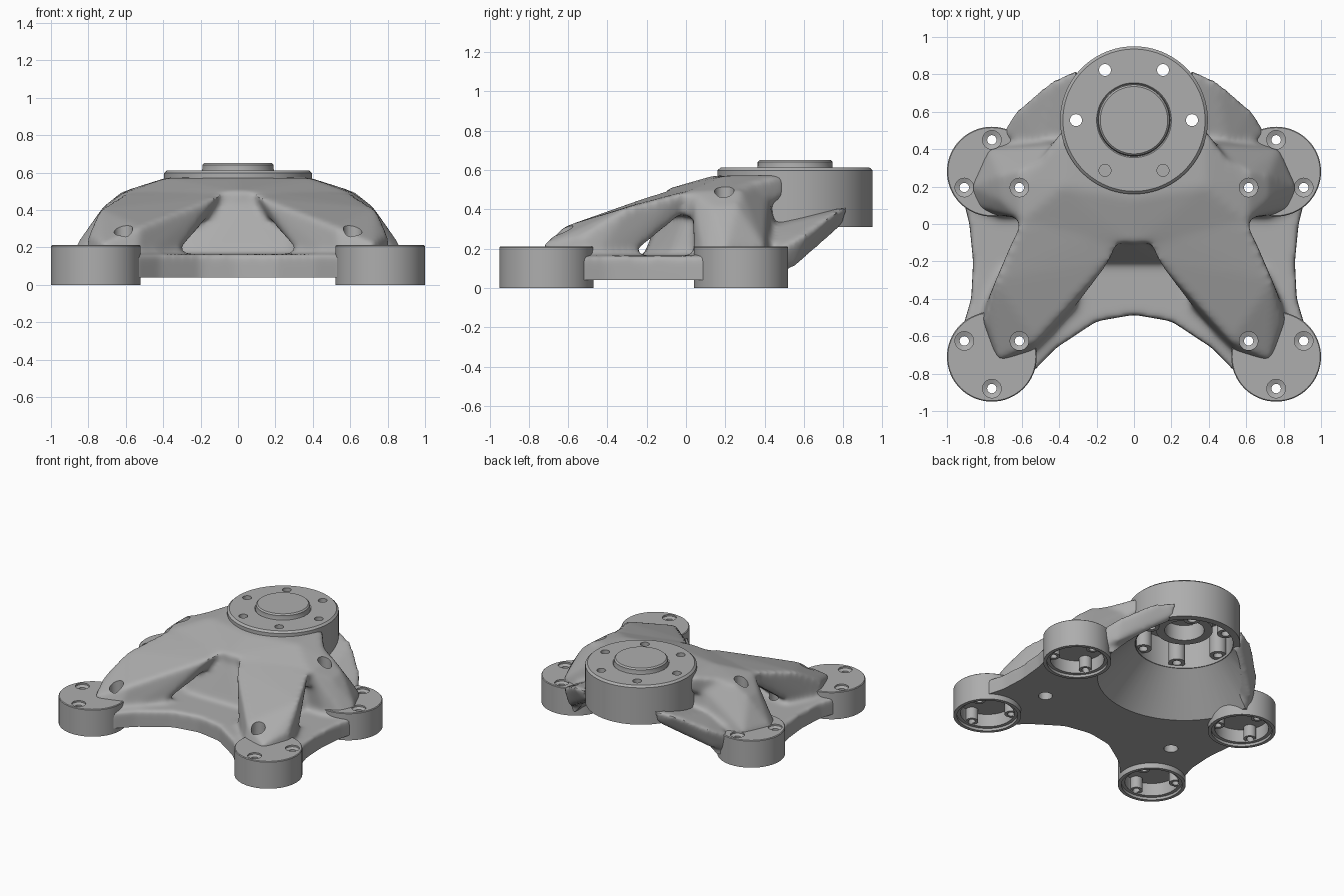
import bpy, bmesh
from math import radians, cos, sin, tau
from mathutils import Vector, Matrix

cube = bpy.data.objects.get("Cube")
if cube:
    bpy.data.objects.remove(cube)

grey = bpy.data.materials.new("cast_grey")
grey.use_nodes = True
GREY = (0.42, 0.42, 0.42, 1)
grey.diffuse_color = GREY
for node in grey.node_tree.nodes:
    if node.type == 'BSDF_PRINCIPLED':
        node.inputs["Base Color"].default_value = GREY
        node.inputs["Roughness"].default_value = 0.6

HUB = (0, 0.555)
FEET = [(s * 0.76, y) for s in (1, -1) for y in (0.28, -0.71)]


def ring(center, radius, count, start):
    """Evenly spaced points on a circle."""
    return [(center[0] + radius * cos(radians(start) + i * tau / count),
             center[1] + radius * sin(radians(start) + i * tau / count))
            for i in range(count)]


FOOT_BOLTS = [p for f in FEET for p in ring(f, 0.17, 3, 90 if f[1] > 0 else 30)]
HUB_BOLTS = ring(HUB, 0.31, 6, 0)


def finish(name, bm):
    bmesh.ops.recalc_face_normals(bm, faces=bm.faces)
    mesh = bpy.data.meshes.new(name)
    bm.to_mesh(mesh)
    bm.free()
    mesh.materials.append(grey)
    obj = bpy.data.objects.new(name, mesh)
    bpy.context.collection.objects.link(obj)
    return obj


def lathe(name, profile, centers, steps=32):
    """Revolve a (radius, z) profile and repeat it at each centre."""
    bm = bmesh.new()
    for cx, cy in centers:
        verts = [bm.verts.new((cx + r, cy, z)) for r, z in profile]
        edges = [bm.edges.new(pair) for pair in zip(verts, verts[1:])]
        bmesh.ops.spin(bm, geom=verts + edges, cent=(cx, cy, 0), axis=(0, 0, 1),
                       angle=tau, steps=steps)
    bmesh.ops.remove_doubles(bm, verts=bm.verts, dist=0.0005)
    return finish(name, bm)


def rod(name, radius, low, high, centers, steps=24):
    return lathe(name, [(0, low), (radius, low), (radius, high), (0, high)], centers, steps)


def add_hull(bm, points):
    verts = [bm.verts.new(p) for p in points]
    bmesh.ops.convex_hull(bm, input=verts)
    loose = [v for v in verts if v.is_valid and not v.link_faces]
    bmesh.ops.delete(bm, geom=loose, context='VERTS')


def mirrored(points):
    return [(-p[0],) + tuple(p[1:]) for p in points]


def activate(obj):
    bpy.ops.object.select_all(action='DESELECT')
    obj.select_set(True)
    bpy.context.view_layer.objects.active = obj


def apply(obj, kind, **settings):
    mod = obj.modifiers.new(kind.title(), kind)
    for key, value in settings.items():
        setattr(mod, key, value)
    activate(obj)
    bpy.ops.object.modifier_apply(modifier=mod.name)


def cut(obj, *cutters):
    for cutter in cutters:
        cutter.hide_render = True
        apply(obj, 'BOOLEAN', operation='DIFFERENCE', solver='EXACT', object=cutter)
        bpy.data.objects.remove(cutter)


def smooth(obj, angle=35):
    activate(obj)
    bpy.ops.object.shade_smooth_by_angle(angle=radians(angle))


# Rough blocks of the cast body
bm = bmesh.new()

# Web plate joining the feet
half = [(0.2, -0.52), (0.42, -0.665), (0.55, -0.8), (0.8, -0.78), (0.93, -0.6),
        (0.87, -0.4), (0.86, -0.2), (0.88, 0), (0.93, 0.2), (0.8, 0.42), (0.6, 0.5)]
outline = [(0, -0.485)] + half + [(0, 0.5)] + mirrored(half[::-1])
plate = bm.faces.new([bm.verts.new((x, y, -0.03)) for x, y in outline])
grown = bmesh.ops.extrude_face_region(bm, geom=[plate], use_keep_orig=True)
bmesh.ops.translate(bm, vec=(0, 0, 0.195),
                    verts=[v for v in grown["geom"] if isinstance(v, bmesh.types.BMVert)])

# Top deck and the core below it
deck = [(0, -0.11, 0.5), (0, 0.14, 0.572), (0.38, 0.5, 0.575), (0.38, 0.2, 0.572),
        (0.6, 0.22, 0.505), (0.62, 0, 0.485)]
deck += [(x, y, z - 0.12) for x, y, z in deck]
add_hull(bm, deck + mirrored(deck))
core = [(0, -0.1, 0.46), (0.25, -0.08, 0.46), (0.5, 0.02, 0.42), (0.45, 0.42, 0.46),
        (0, 0.45, 0.46), (0.3, -0.28, 0), (0.52, -0.15, 0), (0.62, 0.05, 0), (0.6, 0.5, 0)]
add_hull(bm, core + mirrored(core))

# Legs and rear shoulders, one set per side
front_leg = [(0.04, 0, 0.52), (0.12, -0.19, 0.465), (0.52, -0.63, 0.31), (0.73, -0.73, 0.22),
             (0.8, -0.52, 0.27), (0.74, -0.3, 0.41), (0.62, -0.02, 0.485),
             (0.15, -0.14, 0.37), (0.6, -0.03, 0.37),
             (0.38, -0.53, 0.1), (0.55, -0.72, 0.1), (0.82, -0.5, 0.1), (0.75, -0.36, 0.1)]
rear_leg = [(0.35, 0.42, 0.54), (0.45, 0.05, 0.51), (0.61, 0.03, 0.49), (0.62, 0.28, 0.5),
            (0.72, 0.13, 0.41), (0.72, 0.26, 0.42), (0.87, 0.2, 0.21), (0.78, 0.4, 0.21),
            (0.88, 0.1, 0.12), (0.6, 0.46, 0.12), (0.6, 0.05, 0.1), (0.72, 0.04, 0.2)]
shoulder = [(0.3, 0.83, 0.42), (0.44, 0.77, 0.39), (0.63, 0.61, 0.27), (0.71, 0.48, 0.2),
            (0.3, 0.8, 0.32), (0.46, 0.71, 0.28), (0.62, 0.55, 0.1), (0.7, 0.45, 0.08),
            (0.3, 0.5, 0.35), (0.5, 0.4, 0.3), (0.3, 0.5, 0.2), (0.5, 0.35, 0.1)]
for points in (front_leg, rear_leg, shoulder):
    add_hull(bm, points)
    add_hull(bm, mirrored(points))
body = finish("cast_body", bm)

# Fuse and soften the blocks into one casting
apply(body, 'REMESH', mode='VOXEL', voxel_size=0.016, use_smooth_shade=True)
apply(body, 'SMOOTH', factor=0.5, iterations=16)

# Flat underside
bm = bmesh.new()
bmesh.ops.create_cube(bm, size=1, matrix=Matrix.Translation(Vector((0, 0, -0.46)))
                      @ Matrix.Diagonal((4, 4, 1, 1)))
floor_cutter = finish("floor_cutter", bm)

# Conical hollow under the hub, foot sockets, bolt wells and drain holes
cone_cutter = lathe("cone_cutter", [(0, -0.1), (0.755, -0.1), (0.35, 0.31), (0.35, 0.54),
                                    (0, 0.54)], [HUB], 64)
bolt_profile = [(0, -0.1), (0.025, -0.1), (0.025, 0.19), (0.05, 0.2), (0.05, 0.8), (0, 0.8)]
cut(body, floor_cutter, cone_cutter,
    rod("socket_cutter", 0.2, -0.1, 0.13, FEET, 48),
    lathe("well_cutter", bolt_profile, FOOT_BOLTS, 24),
    rod("drain_cutter", 0.05, -0.1, 0.28, [(0.58, -0.285), (-0.58, -0.285)]))
smooth(body, 40)

# Feet: round pads, hollow below with a stepped rim
feet = lathe("feet", [(0, 0.212), (0.235, 0.212), (0.24, 0.207), (0.24, 0), (0.215, 0),
                      (0.215, 0.02), (0.19, 0.02), (0.19, 0.12), (0, 0.12)], FEET, 64)
cut(feet, lathe("bolt_cutter", bolt_profile, FOOT_BOLTS, 24))
smooth(feet)


def sleeves(name, outer, inner, low, high, centers):
    profile = [(inner, low), (outer, low), (outer, high), (inner, high), (inner, low)]
    smooth(lathe(name, profile, centers, 24))


sleeves("foot_bolt_sleeves", 0.045, 0.025, 0.03, 0.13, FOOT_BOLTS)

# Hub: flange with raised centre, hollow below around a short tube
hub = lathe("hub", [(0, 0.652), (0.18, 0.652), (0.19, 0.642), (0.19, 0.62), (0.194, 0.605),
                    (0.2, 0.612), (0.38, 0.612), (0.395, 0.598), (0.395, 0.31), (0.345, 0.31),
                    (0.345, 0.54), (0.2, 0.54), (0.2, 0.42), (0.14, 0.42), (0.14, 0.56),
                    (0, 0.56)], [HUB], 96)
cut(hub, rod("hub_bolt_cutter", 0.032, 0.2, 0.7, HUB_BOLTS))
smooth(hub)
sleeves("hub_bolt_sleeves", 0.06, 0.032, 0.33, 0.56, HUB_BOLTS)
